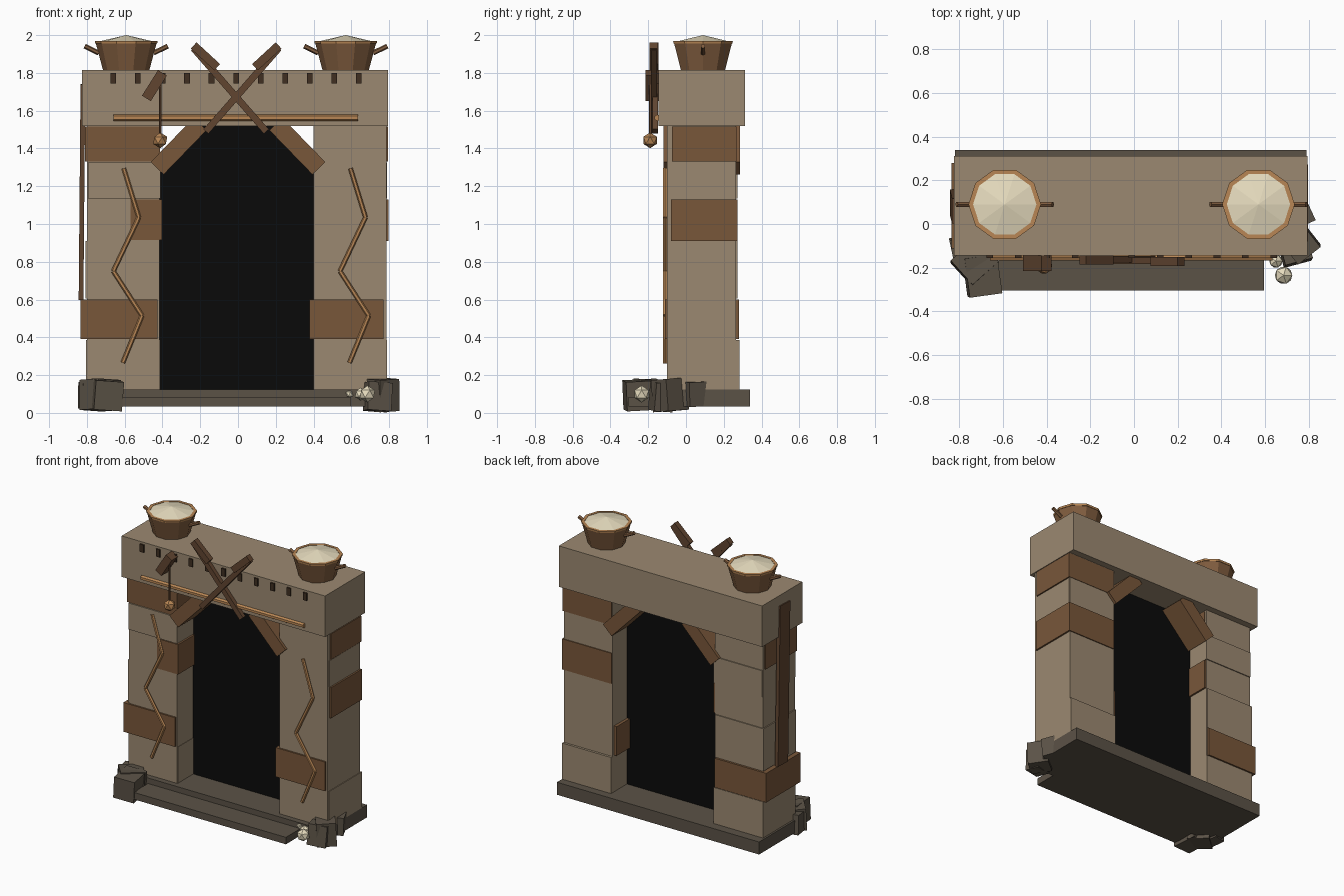
import bpy, bmesh, math
from mathutils import Vector, Matrix, Euler

if "Cube" in bpy.data.objects:
    bpy.data.objects.remove(bpy.data.objects["Cube"])


def mat(name, r, g, b):
    m = bpy.data.materials.new(name)
    m.diffuse_color = (r, g, b, 1)
    m.use_nodes = True
    m.node_tree.nodes["Principled BSDF"].inputs["Base Color"].default_value = m.diffuse_color
    return m


TAN = mat("sandstone", 0.33, 0.25, 0.165)
BROWN = mat("brown_stone", 0.19, 0.095, 0.042)
WOOD = mat("dark_wood", 0.12, 0.06, 0.03)
STAVE = mat("bucket_wood", 0.22, 0.11, 0.05)
COPPER = mat("copper", 0.48, 0.24, 0.09)
CREAM = mat("cream", 0.80, 0.72, 0.52)
GREY = mat("dark_stone", 0.105, 0.085, 0.062)
PEG = mat("peg", 0.05, 0.028, 0.015)
BLACK = mat("void", 0.003, 0.003, 0.003)


def finish(name, bm, m):
    bmesh.ops.recalc_face_normals(bm, faces=bm.faces)
    me = bpy.data.meshes.new(name)
    bm.to_mesh(me)
    bm.free()
    me.materials.append(m)
    ob = bpy.data.objects.new(name, me)
    bpy.context.collection.objects.link(ob)
    return ob


def box(name, c, s, m, rot=(0, 0, 0)):
    bm = bmesh.new()
    M = (Matrix.Translation(c) @ Euler([math.radians(a) for a in rot]).to_matrix().to_4x4()
         @ Matrix.Diagonal((*s, 1)))
    bmesh.ops.create_cube(bm, size=1, matrix=M)
    return finish(name, bm, m)


def span(name, x0, x1, y0, y1, z0, z1, m):
    return box(name, ((x0 + x1) / 2, (y0 + y1) / 2, (z0 + z1) / 2),
               (x1 - x0, y1 - y0, z1 - z0), m)


def plank(name, a, b, width, y0, y1, m):
    # board running between two x,z points
    dx, dz = b[0] - a[0], b[1] - a[1]
    return box(name, ((a[0] + b[0]) / 2, (y0 + y1) / 2, (a[1] + b[1]) / 2),
               (math.hypot(dx, dz), y1 - y0, width), m,
               (0, -math.degrees(math.atan2(dz, dx)), 0))


def rods(name, pts, r, m, n=6):
    bm = bmesh.new()
    for p, q in zip(pts, pts[1:]):
        p, q = Vector(p), Vector(q)
        M = Matrix.Translation((p + q) / 2) @ (q - p).to_track_quat('Z', 'Y').to_matrix().to_4x4()
        bmesh.ops.create_cone(bm, cap_ends=True, segments=n, radius1=r, radius2=r,
                              depth=(q - p).length, matrix=M)
    return finish(name, bm, m)


def lathe(name, c, profile, m, n=10):
    # spin a radius,height profile round the z axis
    bm = bmesh.new()
    rings = []
    for r, z in profile:
        k = n if r > 0 else 1
        rings.append([bm.verts.new((c[0] + r * math.cos(math.tau * i / n),
                                    c[1] + r * math.sin(math.tau * i / n), z)) for i in range(k)])
    for A, B in zip(rings, rings[1:]):
        for i in range(n):
            quad = [A[i % len(A)], A[(i + 1) % len(A)], B[(i + 1) % len(B)], B[i % len(B)]]
            bm.faces.new(list(dict.fromkeys(quad)))
    return finish(name, bm, m)


def ball(name, c, r, m):
    bm = bmesh.new()
    bmesh.ops.create_icosphere(bm, subdivisions=1, radius=r, matrix=Matrix.Translation(c))
    return finish(name, bm, m)


# sill, front step and lintel
span("sill", -0.82, 0.79, -0.14, 0.34, 0.035, 0.125, GREY)
span("front_step", -0.62, 0.595, -0.305, -0.12, 0.035, 0.085, GREY)
span("lintel", -0.825, 0.795, -0.145, 0.312, 1.52, 1.815, TAN)

# pillar cores
span("left_pillar", -0.80, -0.415, -0.10, 0.265, 0.12, 1.53, TAN)
span("right_pillar", 0.40, 0.785, -0.10, 0.265, 0.12, 1.53, TAN)

# stone courses standing slightly proud of the cores
for name, x0, x1, y0, y1, z0, z1, m in [
    ("left_top_block", -0.81, -0.412, -0.107, 0.25, 1.33, 1.515, BROWN),
    ("left_upper_block", -0.795, -0.41, -0.108, 0.272, 1.135, 1.325, TAN),
    ("left_inner_block", -0.57, -0.402, -0.107, 0.26, 0.915, 1.13, BROWN),
    ("left_mid_block", -0.808, -0.42, -0.095, 0.272, 0.605, 0.91, TAN),
    ("left_low_block", -0.835, -0.425, -0.112, 0.28, 0.39, 0.60, BROWN),
    ("left_foot_block", -0.806, -0.412, -0.095, 0.275, 0.12, 0.385, TAN),
    ("right_top_block", 0.405, 0.795, -0.075, 0.268, 1.33, 1.515, BROWN),
    ("right_upper_block", 0.41, 0.79, -0.085, 0.262, 1.135, 1.325, TAN),
    ("right_mid_block", 0.405, 0.797, -0.08, 0.272, 0.91, 1.13, BROWN),
    ("right_low_block", 0.378, 0.77, -0.112, 0.25, 0.39, 0.60, BROWN),
    ("right_foot_block", 0.40, 0.79, -0.095, 0.282, 0.12, 0.385, TAN),
]:
    span(name, x0, x1, y0, y1, z0, z1, m)

# dark doorway panel with cut top corners
bm = bmesh.new()
outline = [(-0.42, 0.12), (0.42, 0.12), (0.42, 1.33), (0.24, 1.53), (-0.24, 1.53), (-0.42, 1.33)]
face = bm.faces.new([bm.verts.new((x, 0.08, z)) for x, z in outline])
ext = bmesh.ops.extrude_face_region(bm, geom=[face])["geom"]
bmesh.ops.translate(bm, vec=(0, 0.02, 0), verts=[v for v in ext if isinstance(v, bmesh.types.BMVert)])
finish("doorway_panel", bm, BLACK)

# corner braces and crossed tools
for side, s in (("left", -1), ("right", 1)):
    plank(side + "_brace", (s * 0.20, 1.53), (s * 0.428, 1.295), 0.095, -0.12, 0.285, BROWN)
    y = -0.165 if s < 0 else -0.172
    plank(side + "_tool_handle", (s * 0.225 - 0.01, 1.93), (-s * 0.16 - 0.01, 1.49), 0.036, y - 0.012, y + 0.018, WOOD)
    plank(side + "_tool_head", (s * 0.225 - 0.01, 1.945), (s * 0.10 - 0.01, 1.83), 0.045, y - 0.02, y + 0.02, WOOD)

# row of pegs and long rail on the lintel
for i in range(11):
    span("peg_%d" % i, -0.675 + 0.13 * i, -0.645 + 0.13 * i, -0.155, -0.13, 1.745, 1.80, PEG)
rods("lintel_rail", [(-0.66, -0.152, 1.562), (0.635, -0.152, 1.562)], 0.017, COPPER)

# hanging lantern
plank("lantern_bracket", (-0.40, 1.80), (-0.485, 1.665), 0.055, -0.215, -0.14, WOOD)
rods("lantern_cord", [(-0.412, -0.19, 1.76), (-0.412, -0.19, 1.46)], 0.007, WOOD)
ball("lantern", (-0.412, -0.19, 1.443), 0.042, COPPER)

# zigzag copper trims on both pillars
zig = [(-0.605, 1.295), (-0.525, 1.035), (-0.66, 0.75), (-0.508, 0.515), (-0.61, 0.265)]
for side, dx in (("left", 0), ("right", 1.2)):
    rods(side + "_zigzag", [(x + dx, -0.112, z) for x, z in zig], 0.012, COPPER)

# leaning side plank
box("side_plank", (-0.826, 0.08, 1.17), (0.025, 0.115, 1.14), WOOD, (2, 0.5, 0))

# buckets with filling, rim and handle stubs
for side, x in (("left", -0.592), ("right", 0.57)):
    c = (x, 0.09)
    lathe(side + "_bucket", c, [(0, 1.812), (0.122, 1.812), (0.163, 1.965), (0, 1.955)], STAVE)
    lathe(side + "_bucket_rim", c, [(0.145, 1.955), (0.164, 1.955), (0.166, 1.969), (0.145, 1.969), (0.145, 1.955)], COPPER)
    lathe(side + "_bucket_filling", c, [(0, 1.94), (0.147, 1.966), (0, 2.0)], CREAM)
    for s in (-1, 1):
        rods(side + "_bucket_handle", [(x + s * 0.145, 0.09, 1.905), (x + s * 0.22, 0.09, 1.942)], 0.013, STAVE)

# rubble at the feet
for i, (c, s, r) in enumerate([
    ((-0.695, -0.235, 0.095), (0.15, 0.18, 0.155), (3, 4, 8)),
    ((-0.73, -0.175, 0.095), (0.16, 0.15, 0.16), (-3, 3, 42)),
    ((-0.79, -0.12, 0.09), (0.09, 0.12, 0.14), (4, 0, 12)),
    ((0.76, -0.085, 0.095), (0.13, 0.14, 0.17), (3, -3, 38)),
    ((0.74, -0.13, 0.085), (0.13, 0.10, 0.15), (-4, 4, 15)),
    ((0.775, 0.05, 0.10), (0.07, 0.10, 0.13), (3, 3, 25)),
]):
    box("rubble_%d" % i, c, s, GREY, r)

# pale pebbles
for i, (c, r) in enumerate([((0.685, -0.235, 0.10), 0.045), ((0.65, -0.17, 0.10), 0.034),
                            ((0.59, -0.13, 0.10), 0.024)]):
    ball("pebble_%d" % i, c, r, CREAM)
